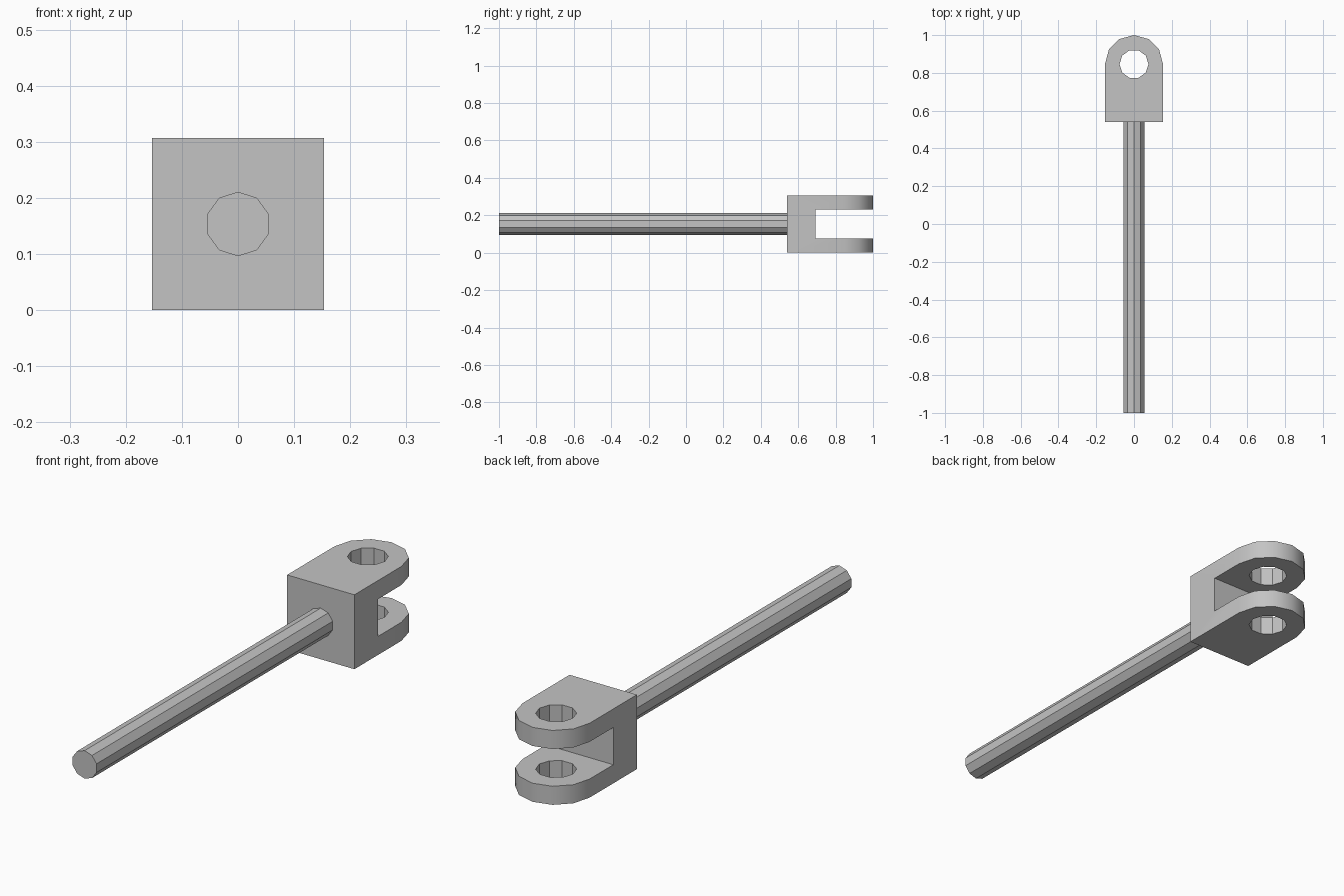
import bpy, bmesh
from math import sin, cos, pi, radians
from mathutils import Matrix

cube = bpy.data.objects.get("Cube")
if cube:
    bpy.data.objects.remove(cube, do_unlink=True)

HALF = 0.1535          # half width of the fork, and radius of its round end
BACK = 0.5395          # where the rod meets the fork
PIN_Y = 1 - HALF       # centre of the pin hole

steel = bpy.data.materials.new("grey_steel")
steel.use_nodes = True
grey = (0.55, 0.55, 0.55, 1)
steel.diffuse_color = grey
steel.node_tree.nodes["Principled BSDF"].inputs["Base Color"].default_value = grey


def make(name, bm):
    bmesh.ops.recalc_face_normals(bm, faces=bm.faces)
    mesh = bpy.data.meshes.new(name)
    bm.to_mesh(mesh)
    bm.free()
    mesh.materials.append(steel)
    obj = bpy.data.objects.new(name, mesh)
    bpy.context.collection.objects.link(obj)
    return obj


def cylinder(name, radius, depth, matrix):
    bm = bmesh.new()
    bmesh.ops.create_cone(bm, cap_ends=True, segments=10, radius1=radius,
                          radius2=radius, depth=depth, matrix=matrix)
    return make(name, bm)


def shade(obj, angle):
    bpy.ops.object.select_all(action="DESELECT")
    obj.select_set(True)
    bpy.context.view_layer.objects.active = obj
    bpy.ops.object.shade_smooth_by_angle(angle=radians(angle))


# Fork body: round-ended outline, extruded upward
outline = [(-HALF, BACK), (HALF, BACK)]
outline += [(HALF * cos(pi * i / 6), PIN_Y + HALF * sin(pi * i / 6)) for i in range(7)]
bm = bmesh.new()
face = bm.faces.new([bm.verts.new((x, y, 0)) for x, y in outline])
top = bmesh.ops.extrude_face_region(bm, geom=[face])["geom"]
bmesh.ops.translate(bm, vec=(0, 0, 2 * HALF),
                    verts=[v for v in top if isinstance(v, bmesh.types.BMVert)])
fork = make("fork", bm)

# Cutters: open slot between the arms, and the pin hole through both
bm = bmesh.new()
bmesh.ops.create_cube(bm, size=1, matrix=Matrix.Translation((0, BACK + HALF + 0.5, HALF))
                      @ Matrix.Diagonal((1, 1, HALF, 1)))
slot = make("slot_cutter", bm)
hole = cylinder("pin_hole_cutter", HALF / 2, 1,
                Matrix.Translation((0, PIN_Y, HALF)) @ Matrix.Rotation(pi / 2, 4, "Z"))

for cutter in (slot, hole):
    cutter.hide_render = True
    mod = fork.modifiers.new(cutter.name, "BOOLEAN")
    mod.operation = "DIFFERENCE"
    mod.solver = "EXACT"
    mod.object = cutter
bpy.context.view_layer.objects.active = fork
for mod in list(fork.modifiers):
    bpy.ops.object.modifier_apply(modifier=mod.name)
for cutter in (slot, hole):
    bpy.data.objects.remove(cutter, do_unlink=True)
shade(fork, 32)

# Rod: ten flat sides, running forward from the fork
rod = cylinder("rod", 0.0575, 1 + BACK,
               Matrix.Translation((0, (BACK - 1) / 2, HALF)) @ Matrix.Rotation(pi / 2, 4, "X"))
shade(rod, 32)
